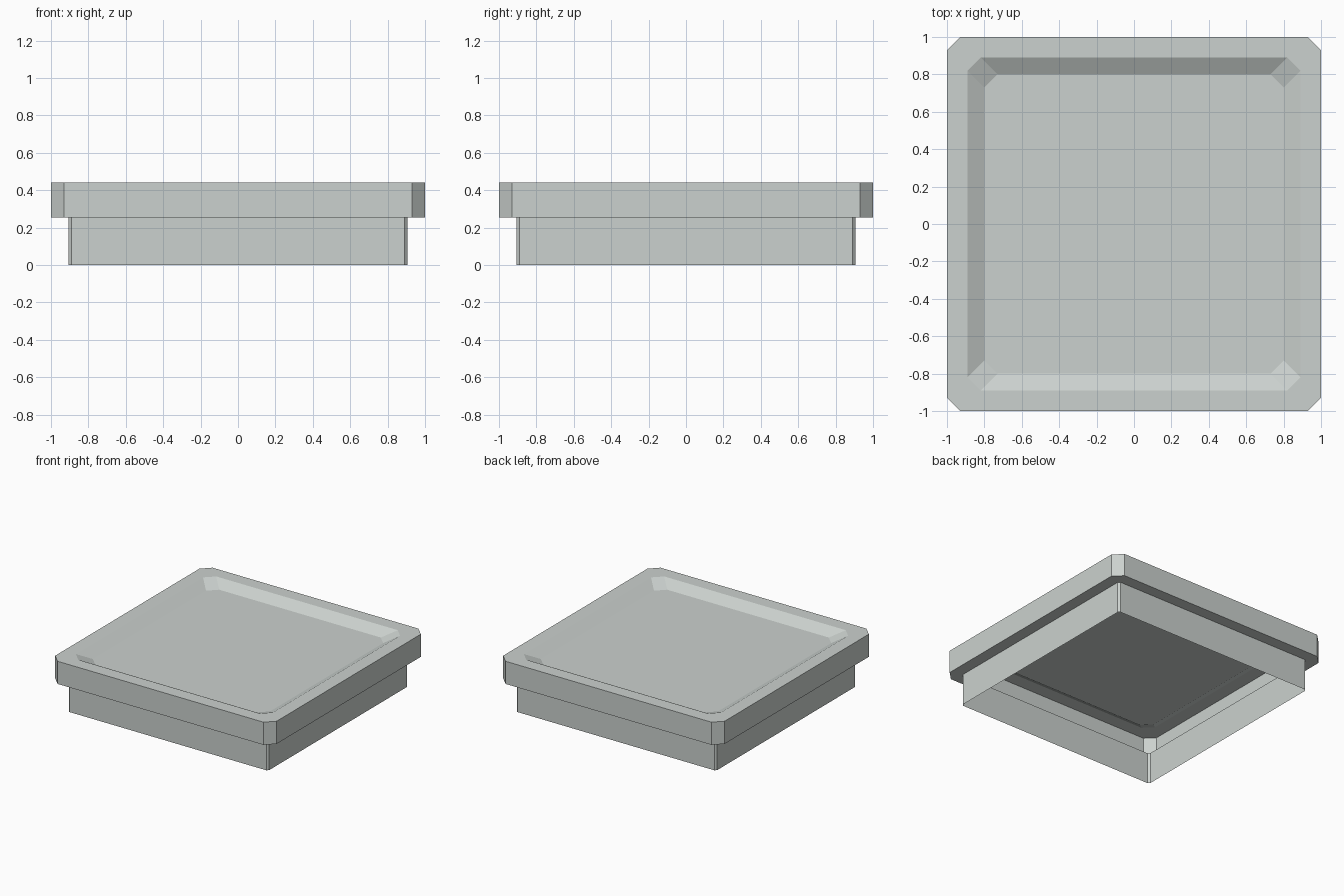
import bpy
import bmesh

cube = bpy.data.objects.get("Cube")
if cube:
    bpy.data.objects.remove(cube, do_unlink=True)

# Single pale grey material
grey = bpy.data.materials.new("pale grey")
grey.use_nodes = True
color = (0.60, 0.64, 0.62, 1.0)
grey.diffuse_color = color
grey.node_tree.nodes["Principled BSDF"].inputs["Base Color"].default_value = color


def ring(bm, half, cut, z):
    """Square loop with its four corners cut off."""
    a, b = half, half - cut
    points = [(a, -b), (a, b), (b, a), (-b, a), (-a, b), (-a, -b), (-b, -a), (b, -a)]
    return [bm.verts.new((x, y, z)) for x, y in points]


def shell(name, sections, capped):
    """Skin stacked loops, optionally closing the last one."""
    bm = bmesh.new()
    loops = [ring(bm, *s) for s in sections]
    for low, high in zip(loops, loops[1:]):
        for i in range(len(low)):
            j = (i + 1) % len(low)
            bm.faces.new((low[i], low[j], high[j], high[i]))
    if capped:
        bm.faces.new(loops[-1])
    mesh = bpy.data.meshes.new(name)
    bm.to_mesh(mesh)
    bm.free()
    mesh.materials.append(grey)
    obj = bpy.data.objects.new(name, mesh)
    bpy.context.collection.objects.link(obj)
    return obj


base_top, rim_top, floor = 0.255, 0.44, 0.39

# Hollow skirt, open underneath
shell("base_skirt", [(0.905, 0.015, 0), (0.905, 0.015, base_top)], False)

# Overhanging rim: underside ledge, side, top border, sloped recess and floor
shell("tray_top", [
    (0.905, 0.015, base_top),
    (1.0, 0.07, base_top),
    (1.0, 0.07, rim_top),
    (0.89, 0.07, rim_top),
    (0.80, 0.07, floor),
], True)
